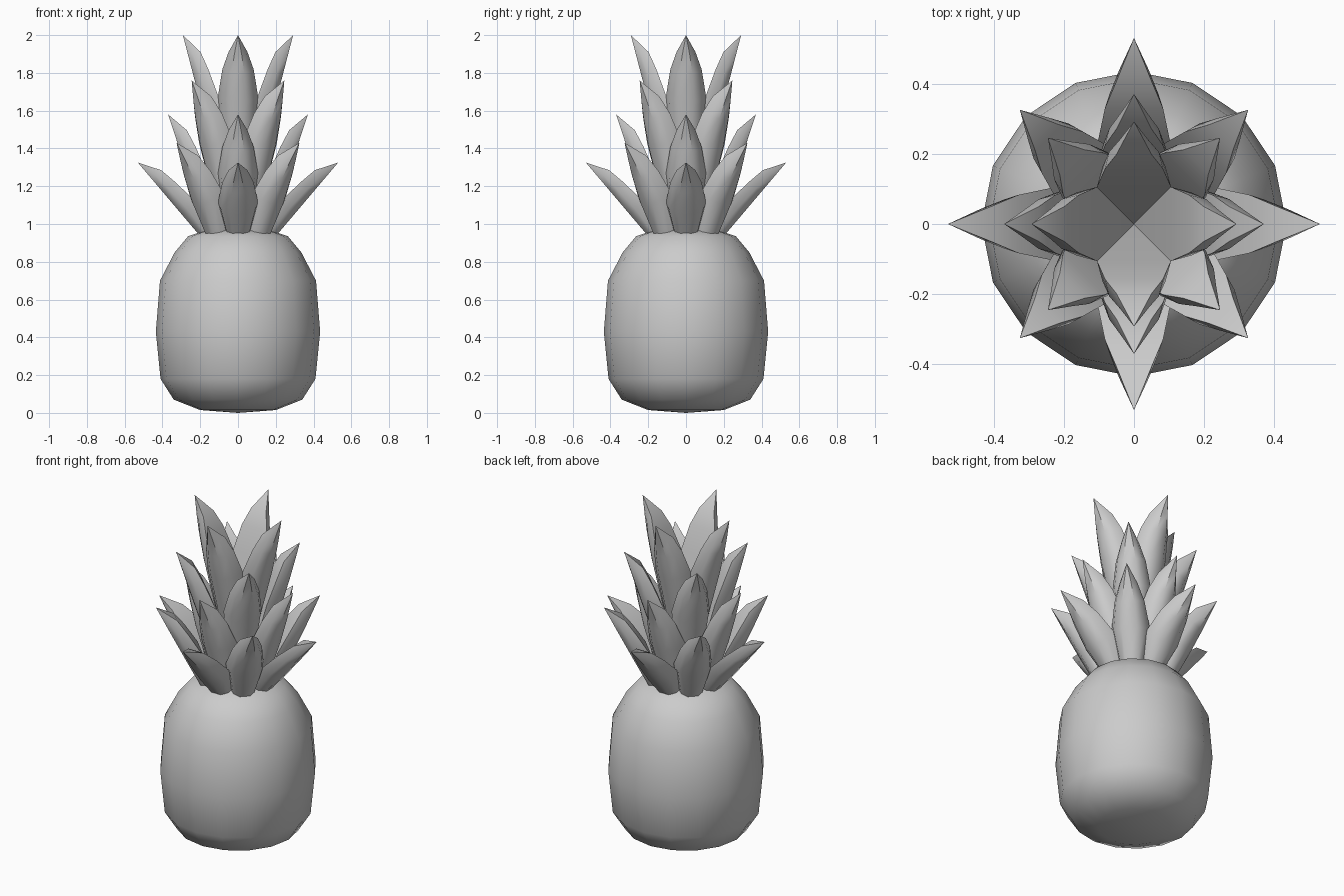
import bpy, bmesh
from math import sin, cos, pi, radians
from mathutils import Vector

if "Cube" in bpy.data.objects:
    bpy.data.objects.remove(bpy.data.objects["Cube"])


def finish(bm, name, angle):
    bmesh.ops.recalc_face_normals(bm, faces=bm.faces)
    me = bpy.data.meshes.new(name)
    bm.to_mesh(me)
    bm.free()
    ob = bpy.data.objects.new(name, me)
    bpy.context.collection.objects.link(ob)
    bpy.ops.object.select_all(action='DESELECT')
    ob.select_set(True)
    bpy.context.view_layer.objects.active = ob
    bpy.ops.object.shade_smooth_by_angle(angle=radians(angle))
    return ob


def skin(bm, rings):
    # bridge successive closed rings of equal vertex count
    for a, b in zip(rings, rings[1:]):
        n = len(a)
        for i in range(n):
            j = (i + 1) % n
            bm.faces.new((a[i], a[j], b[j], b[i]))


def fan(bm, ring, point):
    v = bm.verts.new(point)
    for i in range(len(ring)):
        bm.faces.new((ring[i], ring[(i + 1) % len(ring)], v))


# fruit body: 16-sided rounded barrel
profile = [(0.20, 0.015), (0.34, 0.07), (0.41, 0.18), (0.435, 0.43),
           (0.413, 0.70), (0.335, 0.85), (0.264, 0.935), (0.14, 0.977)]
bm = bmesh.new()
rings = [[bm.verts.new((r * cos(k * pi / 8), r * sin(k * pi / 8), z))
          for k in range(16)] for r, z in profile]
skin(bm, rings)
fan(bm, rings[0], (0, 0, 0))
fan(bm, rings[-1], (0, 0, 0.965))
finish(bm, "fruit_body", 50)

# leaf cross-section: flat inner face, rounded outer face (width, depth factors)
section = [(1, 1), (0.85, 0.4), (0.4, 0.0), (-0.4, 0.0), (-0.85, 0.4), (-1, 1)]
# distance back from the tip, half width, depth
stations = [(0.11, 0.050, 0.068), (0.21, 0.083, 0.085), (0.36, 0.106, 0.10)]


def leaf(bm, base, tip, turn):
    b, t = Vector(base), Vector(tip)
    d = (t - b).normalized()
    n = Vector((-d.y, d.x))               # towards the crown axis
    radial = Vector((cos(turn), sin(turn), 0))
    side = Vector((-sin(turn), cos(turn), 0))

    def place(p, w):
        return radial * p.x + side * w + Vector((0, 0, p.y))

    rings = []
    for s, w, depth in stations + [((t - b).length, 0.06, 0.07)]:
        c = t - d * s
        rings.append([bm.verts.new(place(c + n * depth * q, w * u))
                      for u, q in section])
    skin(bm, rings)
    fan(bm, rings[0], place(t, 0))
    bm.faces.new(rings[-1])


# crown: five tiers of four leaves, alternate tiers turned by 45 degrees
tiers = [((0.17, 0.90), (0.53, 1.325)),
         ((0.19, 0.90), (0.46, 1.43)),
         ((0.15, 0.91), (0.37, 1.58)),
         ((0.08, 0.91), (0.347, 1.76)),
         ((0.01, 0.92), (0.292, 2.0))]
for i, (base, tip) in enumerate(tiers):
    bm = bmesh.new()
    for k in range(4):
        leaf(bm, base, tip, k * pi / 2 + (i % 2) * pi / 4)
    finish(bm, "crown_leaves_%d" % (i + 1), 45)
